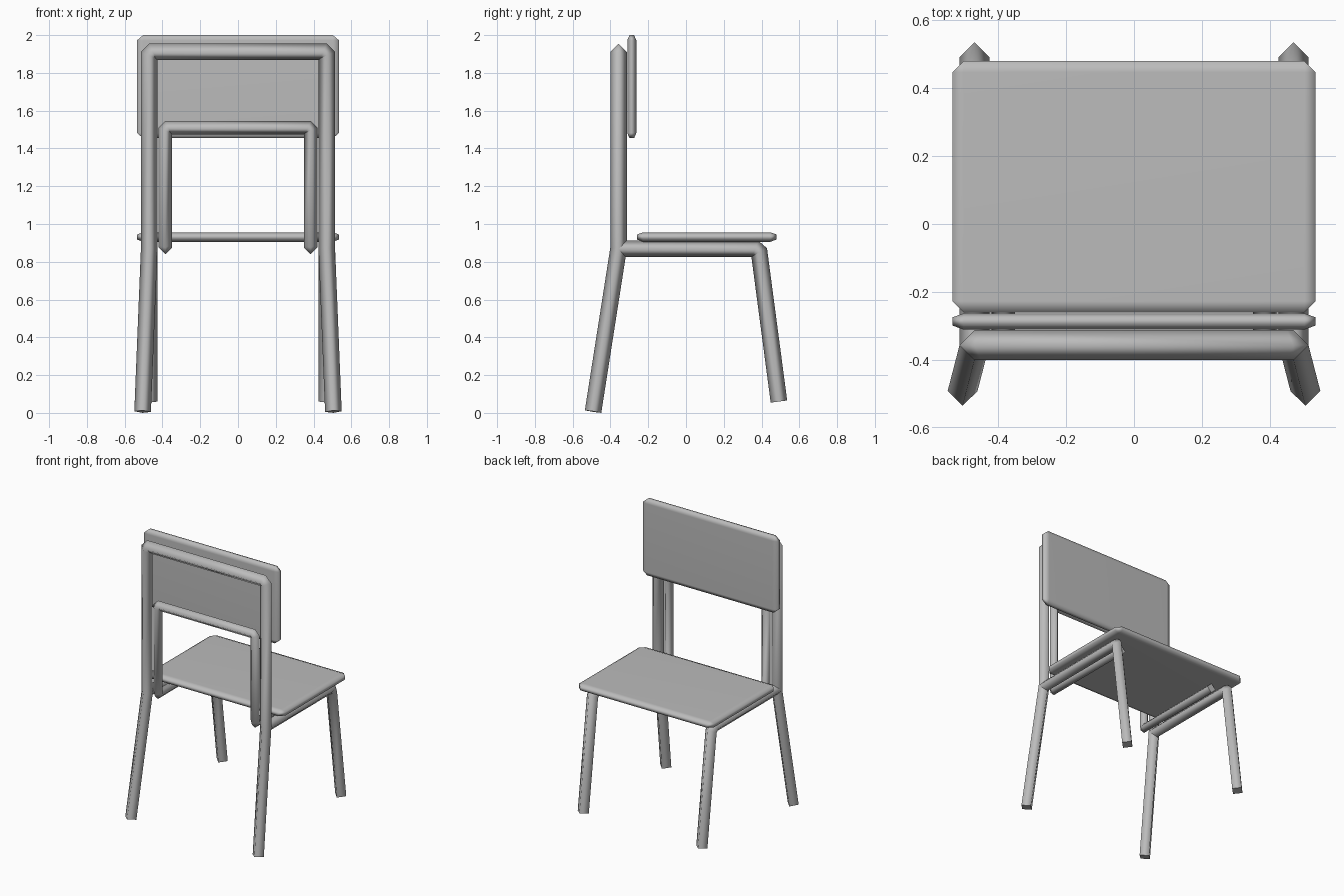
import bpy
import bmesh
from mathutils import Vector

cube = bpy.data.objects.get("Cube")
if cube:
    bpy.data.objects.remove(cube)

grey = bpy.data.materials.new("plain_grey")
grey.use_nodes = True
GREY = (0.5, 0.5, 0.5, 1)
grey.diffuse_color = GREY
grey.node_tree.nodes["Principled BSDF"].inputs["Base Color"].default_value = GREY


def finish(bm, name):
    """Turn a bmesh into a smooth shaded object."""
    bmesh.ops.recalc_face_normals(bm, faces=bm.faces)
    for f in bm.faces:
        f.smooth = True
    mesh = bpy.data.meshes.new(name)
    bm.to_mesh(mesh)
    bm.free()
    mesh.materials.append(grey)
    obj = bpy.data.objects.new(name, mesh)
    bpy.context.collection.objects.link(obj)
    return obj


def chamfered(points, cut):
    """Replace the marked corners of a path with two nearby points."""
    path = [Vector(p) for p in points]
    out = [path[0]]
    for a, b, c in zip(path, path[1:], path[2:]):
        if (b - a).angle(c - b) > 0.5:
            out += [b + (a - b).normalized() * cut, b + (c - b).normalized() * cut]
        else:
            out.append(b)
    return out + [path[-1]]


def tube(name, points, r):
    """Sweep a four-sided section along a path with mitred corners."""
    path = chamfered(points, r * 0.43)
    bm = bmesh.new()
    dirs = [(b - a).normalized() for a, b in zip(path, path[1:])]
    side = Vector((1, 0, 0))
    side = (side - dirs[0] * side.dot(dirs[0])).normalized()
    up = dirs[0].cross(side)
    ring = [bm.verts.new(path[0] + v * r) for v in (side, up, -side, -up)]
    cap = [bm.faces.new(ring)]
    for i, d in enumerate(dirs):
        end = path[i + 1]
        n = d + dirs[min(i + 1, len(dirs) - 1)]
        new = [bm.verts.new(v.co + d * ((end - v.co).dot(n) / d.dot(n))) for v in ring]
        for k in range(4):
            j = (k + 1) % 4
            bm.faces.new((ring[k], ring[j], new[j], new[k]))
        ring = new
    cap.append(bm.faces.new(ring))
    for f in cap:
        for e in f.edges:
            e.smooth = False
    return finish(bm, name)


def panel(name, centre, size, cut):
    """Box with chamfered edges, the chamfer given per axis."""
    bm = bmesh.new()
    bmesh.ops.create_cube(bm, size=1)
    # bevel in units of the chamfer, then stretch to the real size
    for v in bm.verts:
        v.co = Vector(v.co[i] * size[i] / cut[i] for i in range(3))
    bmesh.ops.bevel(bm, geom=bm.edges[:], offset=1, segments=1, affect='EDGES')
    for v in bm.verts:
        v.co = Vector(v.co[i] * cut[i] + centre[i] for i in range(3))
    obj = finish(bm, name)
    mod = obj.modifiers.new("even_shading", 'WEIGHTED_NORMAL')
    mod.keep_sharp = True
    return obj


# Back frame: rear legs, posts and top rail in one bent tube
half = [(0.505, -0.492, 0.007), (0.47, -0.357, 0.87), (0.47, -0.357, 1.911)]
tube("back_frame", [(-x, y, z) for x, y, z in half] + half[::-1], 0.044)

# Inner frame: hoop behind the seat that runs forward beneath it
half = [(0.385, 0.33, 0.875), (0.385, -0.357, 0.875), (0.385, -0.357, 1.51)]
tube("inner_frame", [(-x, y, z) for x, y, z in half] + half[::-1], 0.035)

# Seat rails that bend down into the front legs
for s, label in ((1, "left"), (-1, "right")):
    x = 0.47 * s
    tube(label + "_rail_and_front_leg",
         [(x, -0.357, 0.868), (x, 0.385, 0.868), (x, 0.492, 0.06)], 0.044)

# Seat and backrest boards
panel("seat", (0, 0.11, 0.931), (1.07, 0.74, 0.05), (0.033, 0.033, 0.012))
panel("backrest", (0, -0.287, 1.727), (1.07, 0.048, 0.546), (0.033, 0.012, 0.028))
